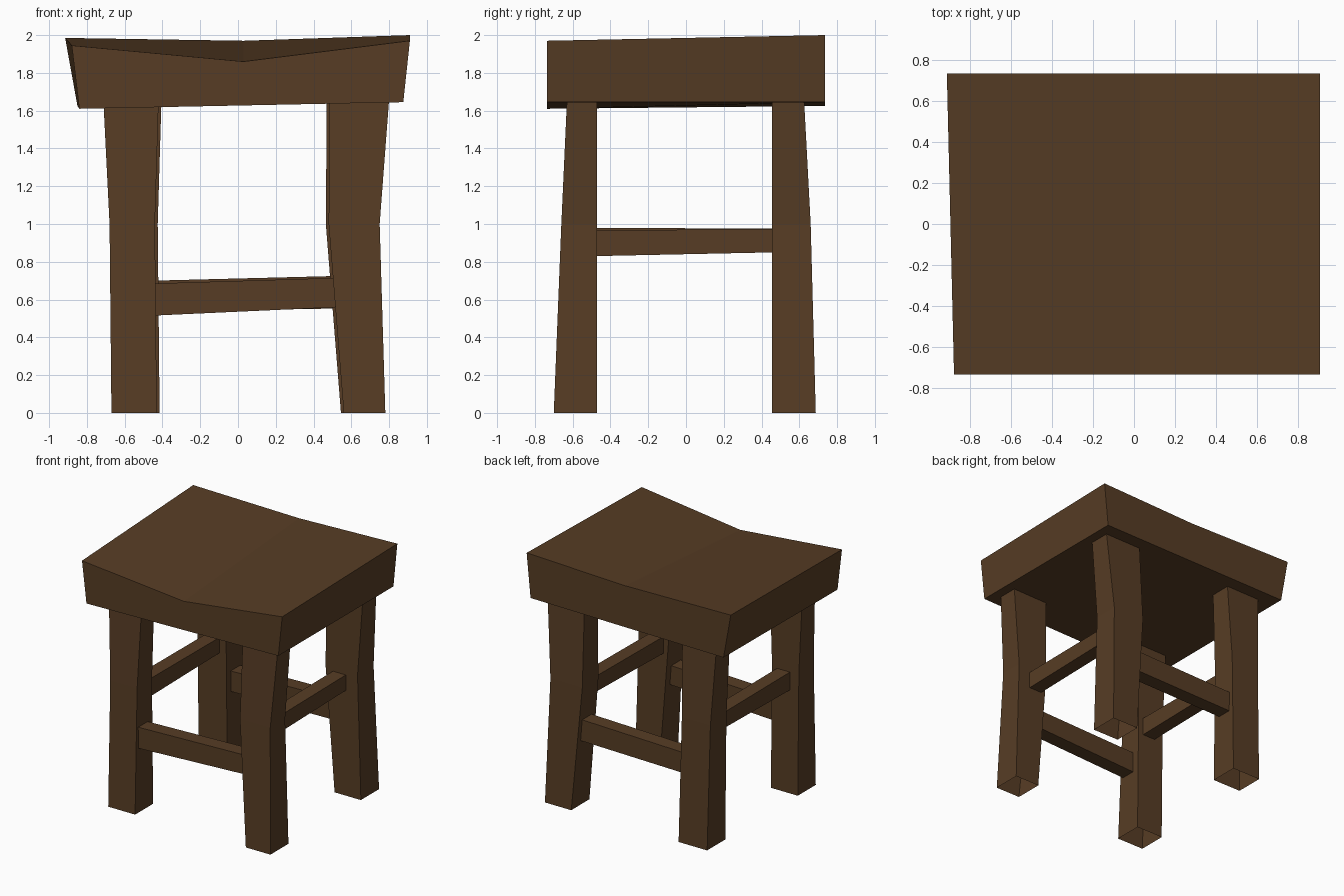
import bpy, bmesh

cube = bpy.data.objects.get("Cube")
if cube:
    bpy.data.objects.remove(cube, do_unlink=True)

wood = bpy.data.materials.new("dark brown wood")
wood.use_nodes = True
brown = (0.095, 0.046, 0.018, 1)
wood.diffuse_color = brown
bsdf = next(n for n in wood.node_tree.nodes if n.type == 'BSDF_PRINCIPLED')
bsdf.inputs["Base Color"].default_value = brown
bsdf.inputs["Roughness"].default_value = 0.9


def loft(name, rings, capped):
    """Skin a row of matching cross-sections, with optional end caps."""
    bm = bmesh.new()
    rows = [[bm.verts.new(p) for p in ring] for ring in rings]
    for a, b in zip(rows, rows[1:]):
        for i in range(len(a)):
            j = (i + 1) % len(a)
            bm.faces.new((a[i], a[j], b[j], b[i]))
    if capped:
        bm.faces.new(rows[0])
        bm.faces.new(rows[-1])
    bmesh.ops.recalc_face_normals(bm, faces=bm.faces)
    mesh = bpy.data.meshes.new(name)
    bm.to_mesh(mesh)
    bm.free()
    mesh.materials.append(wood)
    obj = bpy.data.objects.new(name, mesh)
    bpy.context.collection.objects.link(obj)
    return obj


# Seat: a thick slab, dished along the front and nearly level at the back
front = [(-.84, 1.61), (.875, 1.645), (.91, 1.97), (.03, 1.86), (-.88, 1.945)]
back = [(-.85, 1.625), (.875, 1.645), (.91, 2.0), (.03, 1.97), (-.915, 1.985)]
loft("seat", [[(x, -.735, z) for x, z in front],
              [(x, .735, z) for x, z in back]], True)

# Legs: hollow, bent square posts; spans run outer to inner at each height
heights = (0, 1, 1.66)
x_spans = {"right": ((-.67, -.43), (-.68, -.44), (-.713, -.42)),
           "left": ((.78, .56), (.75, .48), (.80, .485))}
y_spans = {"front": ((-.70, -.47), (-.66, -.47), (-.63, -.47)),
           "back": ((.687, .455), (.66, .455), (.625, .455))}
for side, xs in x_spans.items():
    for end, ys in y_spans.items():
        twist = .015 if side == "right" else -.015
        rings = []
        for z, (xo, xi), (yo, yi) in zip(heights, xs, ys):
            b = xi + (twist if end == "back" else 0)
            rings.append([(xo, yo, z), (b, yo, z), (b, yi, z), (xo, yi, z)])
        loft(f"{end}_{side}_leg", rings, False)


# Rungs: straight bars ending at the inner faces of the legs
def rung(name, axis, start, stop, low, high, z_start, z_stop):
    rings = []
    for t, (z0, z1) in ((start, z_start), (stop, z_stop)):
        section = [(low, z0), (high, z0), (high, z1), (low, z1)]
        rings.append([(t, s, z) if axis == "x" else (s, t, z)
                      for s, z in section])
    loft(name, rings, True)


rung("front_rung", "x", -.45, .53, -.65, -.53, (.515, .685), (.56, .715))
rung("back_rung", "x", -.45, .53, .51, .63, (.535, .70), (.553, .725))
rung("left_rung", "y", -.48, .47, .53, .645, (.83, .965), (.85, .975))
rung("right_rung", "y", -.48, .47, -.6, -.485, (.835, .98), (.85, .975))
